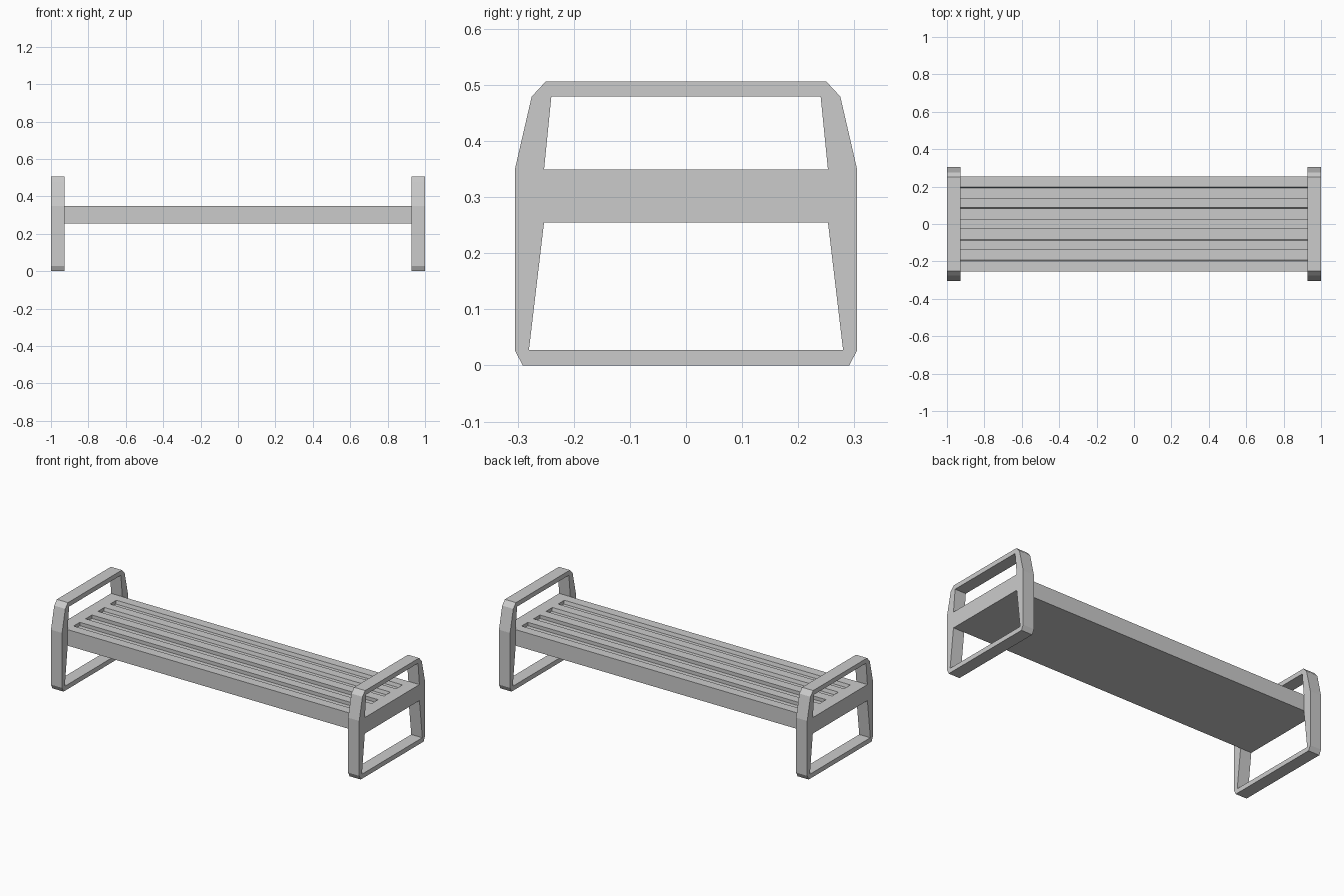
import bpy, bmesh
from mathutils import Vector

if "Cube" in bpy.data.objects:
    bpy.data.objects.remove(bpy.data.objects["Cube"])


def mirrored(half):
    # close a half outline (y >= 0) by reflecting it across y = 0
    return half + [(-y, z) for y, z in reversed(half)]


def extruded(name, loops, x0, x1, capped=True):
    # extrude an outline (first loop) with holes (other loops) along x
    bm = bmesh.new()
    rims = []
    for x in (x0, x1):
        edges, rings = [], []
        for loop in loops:
            ring = [bm.verts.new((x, y, z)) for y, z in loop]
            rings.append(ring)
            edges += [bm.edges.new((ring[i - 1], ring[i])) for i in range(len(ring))]
        if capped:
            bmesh.ops.triangle_fill(bm, edges=edges, use_beauty=True,
                                    normal=Vector((1, 0, 0)))
        rims.append(rings)
    for a, b in zip(*rims):
        for i in range(len(a)):
            bm.faces.new((a[i - 1], a[i], b[i], b[i - 1]))
    bmesh.ops.recalc_face_normals(bm, faces=bm.faces)
    mesh = bpy.data.meshes.new(name)
    bm.to_mesh(mesh)
    bm.free()
    obj = bpy.data.objects.new(name, mesh)
    bpy.context.collection.objects.link(obj)
    return obj


SEAT_LOW, SEAT_TOP, INNER_X = 0.255, 0.349, 0.928

# end frames: legs, armrest and cross panel with two openings
outline = mirrored([(0.291, 0), (0.305, 0.027), (0.305, 0.349),
                    (0.275, 0.479), (0.25, 0.506)])
leg_opening = mirrored([(0.28, 0.027), (0.253, SEAT_LOW)])
arm_opening = mirrored([(0.253, SEAT_TOP), (0.24, 0.479)])
for side, s in (("left", -1), ("right", 1)):
    extruded(side + "_frame", [outline, leg_opening, arm_opening], s * INNER_X, s)

# seat: slab with four long grooves that stop at the frames
depth = 0.02
half = [(0.253, SEAT_LOW), (0.253, SEAT_TOP)]
for outer, inner in ((0.198, 0.14), (0.087, 0.028)):
    half += [(outer, SEAT_TOP), (outer - 0.005, SEAT_TOP - depth),
             (inner, SEAT_TOP - depth), (inner, SEAT_TOP)]
extruded("seat", [mirrored(half)], -INNER_X, INNER_X, capped=False)
